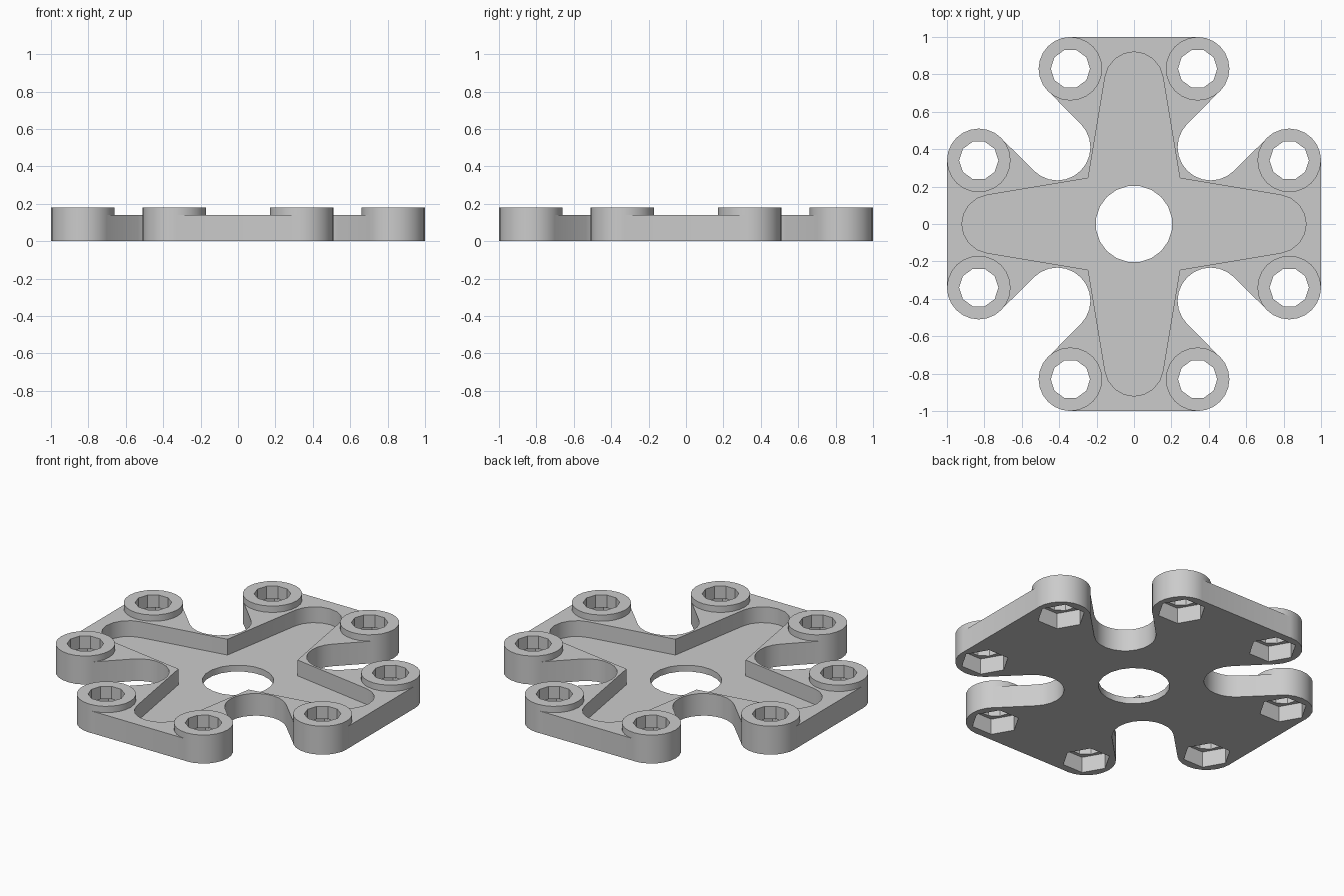
import bpy, bmesh
from math import sin, cos, pi, radians
from mathutils import Vector, Matrix

cube = bpy.data.objects.get("Cube")
if cube:
    bpy.data.objects.remove(cube, do_unlink=True)

PLATE_TOP, BOSS_TOP, POCKET_FLOOR, TRAP_TOP = 0.14, 0.18, 0.04, 0.10
BOSS_X, BOSS_Y, BOSS_R = 0.34, 0.83, 0.17

grey = bpy.data.materials.new("plate_grey")
grey.use_nodes = True
grey.diffuse_color = (0.6, 0.6, 0.6, 1)
grey.node_tree.nodes["Principled BSDF"].inputs["Base Color"].default_value = (0.6, 0.6, 0.6, 1)


def arc(cx, cy, r, start, end, steps):
    """Points along an arc, angles in degrees."""
    angles = [radians(start + (end - start) * i / steps) for i in range(steps + 1)]
    return [Vector((cx + r * cos(a), cy + r * sin(a))) for a in angles]


def polygon(cx, cy, r, sides, turn=0):
    return arc(cx, cy, r, turn, turn + 360, sides)[:-1]


def four_arms(points):
    """Repeat one arm's outline around the centre, clockwise."""
    return [Matrix.Rotation(-k * pi / 2, 2) @ p for k in range(4) for p in points]


def prisms(name, outlines, z0, z1):
    """Upright solids from flat outlines, gathered in one object."""
    bm = bmesh.new()
    for pts in outlines:
        face = bm.faces.new([bm.verts.new((p.x, p.y, z0)) for p in pts])
        top = bmesh.ops.extrude_face_region(bm, geom=[face])["geom"]
        verts = [g for g in top if isinstance(g, bmesh.types.BMVert)]
        bmesh.ops.translate(bm, verts=verts, vec=(0, 0, z1 - z0))
    bmesh.ops.recalc_face_normals(bm, faces=bm.faces)
    mesh = bpy.data.meshes.new(name)
    bm.to_mesh(mesh)
    bm.free()
    mesh.materials.append(grey)
    obj = bpy.data.objects.new(name, mesh)
    bpy.context.collection.objects.link(obj)
    return obj


def combine(target, tool, operation):
    mod = target.modifiers.new(tool.name, "BOOLEAN")
    mod.operation, mod.solver, mod.object = operation, "EXACT", tool
    bpy.context.view_layer.objects.active = target
    bpy.ops.object.modifier_apply(modifier=mod.name)
    bpy.data.objects.remove(tool, do_unlink=True)


# Plate outline: a rounded arm end, then the round-ended slot between arms
rim = BOSS_R - 0.0015
arm = (arc(-BOSS_X, BOSS_Y, rim, 225, 90, 9)
       + arc(BOSS_X, BOSS_Y, rim, 90, -45, 9)
       + arc(0.41, 0.41, 0.177, 135, 315, 12))
plate = prisms("mounting_plate", [four_arms(arm)], 0, PLATE_TOP)

# Screw bosses at both corners of every arm
centres = four_arms([Vector((-BOSS_X, BOSS_Y)), Vector((BOSS_X, BOSS_Y))])
bosses = prisms("screw_bosses", [polygon(c.x, c.y, BOSS_R, 24) for c in centres], 0, BOSS_TOP)
combine(plate, bosses, "UNION")

# Cross-shaped pocket with rounded ends
pocket_arm = arc(0, 0.764, 0.156, 171, 9, 8) + [Vector((0.245, 0.245))]
combine(plate, prisms("cross_pocket", [four_arms(pocket_arm)], POCKET_FLOOR, 0.4), "DIFFERENCE")

# Central bore and screw holes
holes = [polygon(0, 0, 0.205, 20, 9)] + [polygon(c.x, c.y, 0.105, 10) for c in centres]
combine(plate, prisms("through_holes", holes, -0.2, 0.4), "DIFFERENCE")

# Hexagonal nut traps underneath
traps = [polygon(c.x, c.y, 0.14, 6) for c in centres]
combine(plate, prisms("nut_traps", traps, -0.2, TRAP_TOP), "DIFFERENCE")

bpy.ops.object.select_all(action="DESELECT")
plate.select_set(True)
bpy.context.view_layer.objects.active = plate
bpy.ops.object.shade_smooth_by_angle(angle=radians(30))
